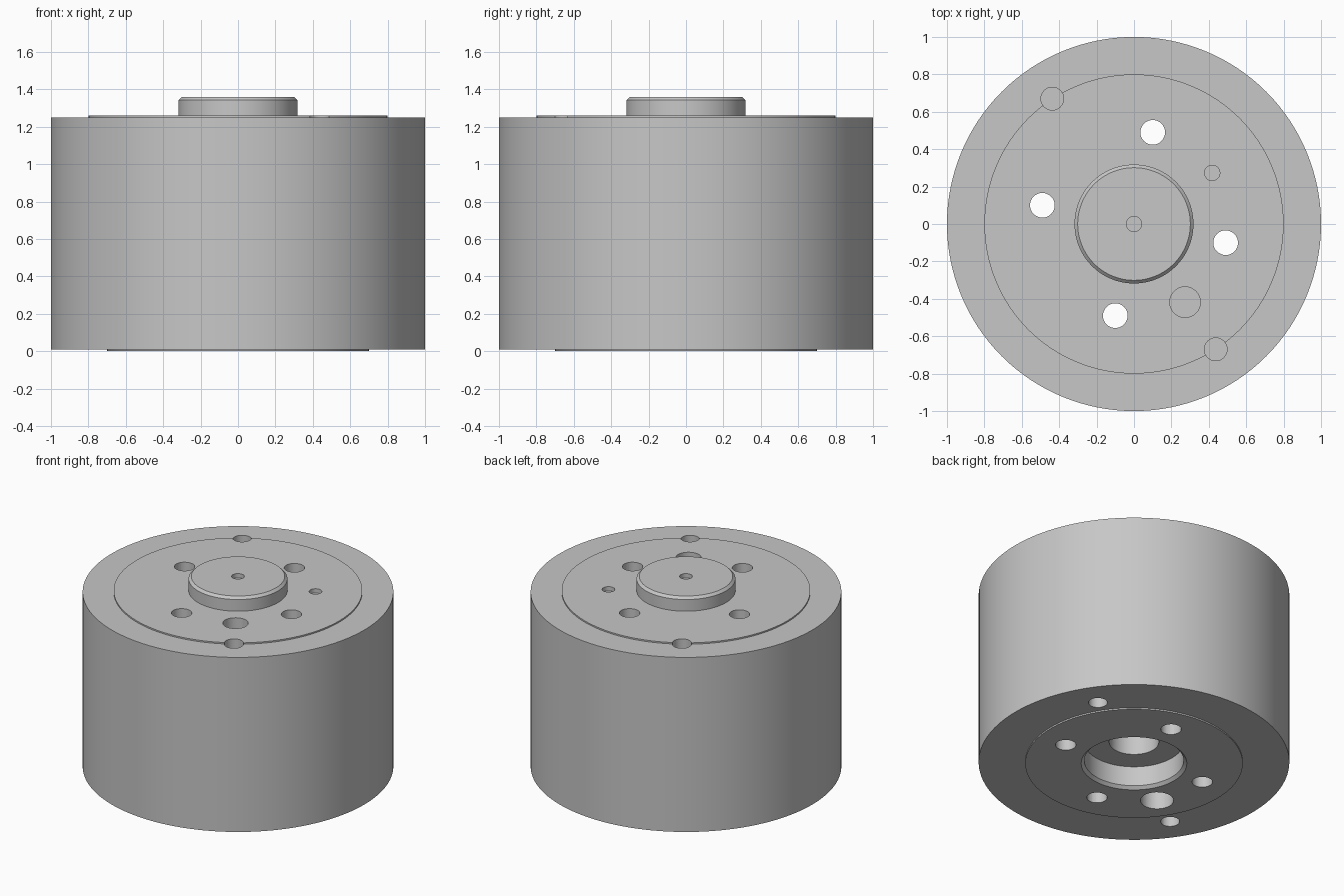
import bpy, bmesh, math
from mathutils import Matrix

cube = bpy.data.objects.get("Cube")
if cube:
    bpy.data.objects.remove(cube, do_unlink=True)

grey = bpy.data.materials.new("plain_grey")
grey.use_nodes = True
GREY = (0.57, 0.57, 0.57, 1)
grey.diffuse_color = GREY
grey.node_tree.nodes["Principled BSDF"].inputs["Base Color"].default_value = GREY


def make_object(name, bm):
    bmesh.ops.recalc_face_normals(bm, faces=bm.faces)
    mesh = bpy.data.meshes.new(name)
    bm.to_mesh(mesh)
    bm.free()
    mesh.materials.append(grey)
    obj = bpy.data.objects.new(name, mesh)
    bpy.context.collection.objects.link(obj)
    return obj


def lathe(name, profile, sides=128):
    """Revolve (radius, z) points around z and cap both ends."""
    bm = bmesh.new()
    rings = []
    for r, z in profile:
        rings.append([bm.verts.new((r * math.cos(a), r * math.sin(a), z))
                      for a in (2 * math.pi * i / sides for i in range(sides))])
    for low, high in zip(rings, rings[1:]):
        for i in range(sides):
            j = (i + 1) % sides
            bm.faces.new((low[i], low[j], high[j], high[i]))
    bm.faces.new(rings[0])
    bm.faces.new(rings[-1])
    return make_object(name, bm)


def drill(bm, x, y, r, z0, z1):
    """Add one cutter cylinder spanning z0 to z1."""
    bmesh.ops.create_cone(bm, cap_ends=True, segments=32, radius1=r, radius2=r,
                          depth=z1 - z0,
                          matrix=Matrix.Translation((x, y, (z0 + z1) / 2)))


# Housing: stepped bore and recess below, raised plates, chamfered boss above
TOP, BOSS = 1.26, 1.36
housing = lathe("cylindrical_housing", [
    (0.16, 0.7), (0.16, 0.16), (0.32, 0.16), (0.32, 0.02), (0.34, 0),
    (0.7, 0), (0.7, 0.01), (1, 0.01), (1, 1.25), (0.8, 1.25), (0.8, TOP),
    (0.318, TOP), (0.318, BOSS - 0.017), (0.301, BOSS), (0.1, BOSS)])

# Drilled holes
bm = bmesh.new()
for x, y in ((0.1, 0.49), (-0.49, 0.1)):
    for s in (1, -1):
        drill(bm, s * x, s * y, 0.066, -0.1, 1.5)         # through holes
for s in (1, -1):
    drill(bm, s * 0.437, s * -0.67, 0.061, 1.06, 1.5)     # upper rim holes
    drill(bm, s * 0.67, s * 0.437, 0.061, -0.1, 0.2)      # lower rim holes
drill(bm, 0.273, -0.418, 0.082, 1.06, 1.5)                # upper port
drill(bm, -0.42, -0.27, 0.107, -0.1, 0.25)                # lower port
drill(bm, 0.418, 0.273, 0.041, TOP - 0.03, 1.5)           # locating dimple
drill(bm, 0, 0, 0.041, BOSS - 0.03, 1.5)                  # centre dimple
cutter = make_object("hole_cutter", bm)
cutter.hide_render = True

cut = housing.modifiers.new("holes", "BOOLEAN")
cut.operation = "DIFFERENCE"
cut.solver = "EXACT"
cut.object = cutter
bpy.context.view_layer.update()
result = housing.evaluated_get(bpy.context.evaluated_depsgraph_get())
mesh = bpy.data.meshes.new_from_object(result)
housing.modifiers.clear()
housing.data = mesh
bpy.data.objects.remove(cutter, do_unlink=True)

# Smooth round walls with crisp edges
bpy.ops.object.select_all(action="DESELECT")
housing.select_set(True)
bpy.context.view_layer.objects.active = housing
bpy.ops.object.shade_smooth_by_angle(angle=math.radians(25))
